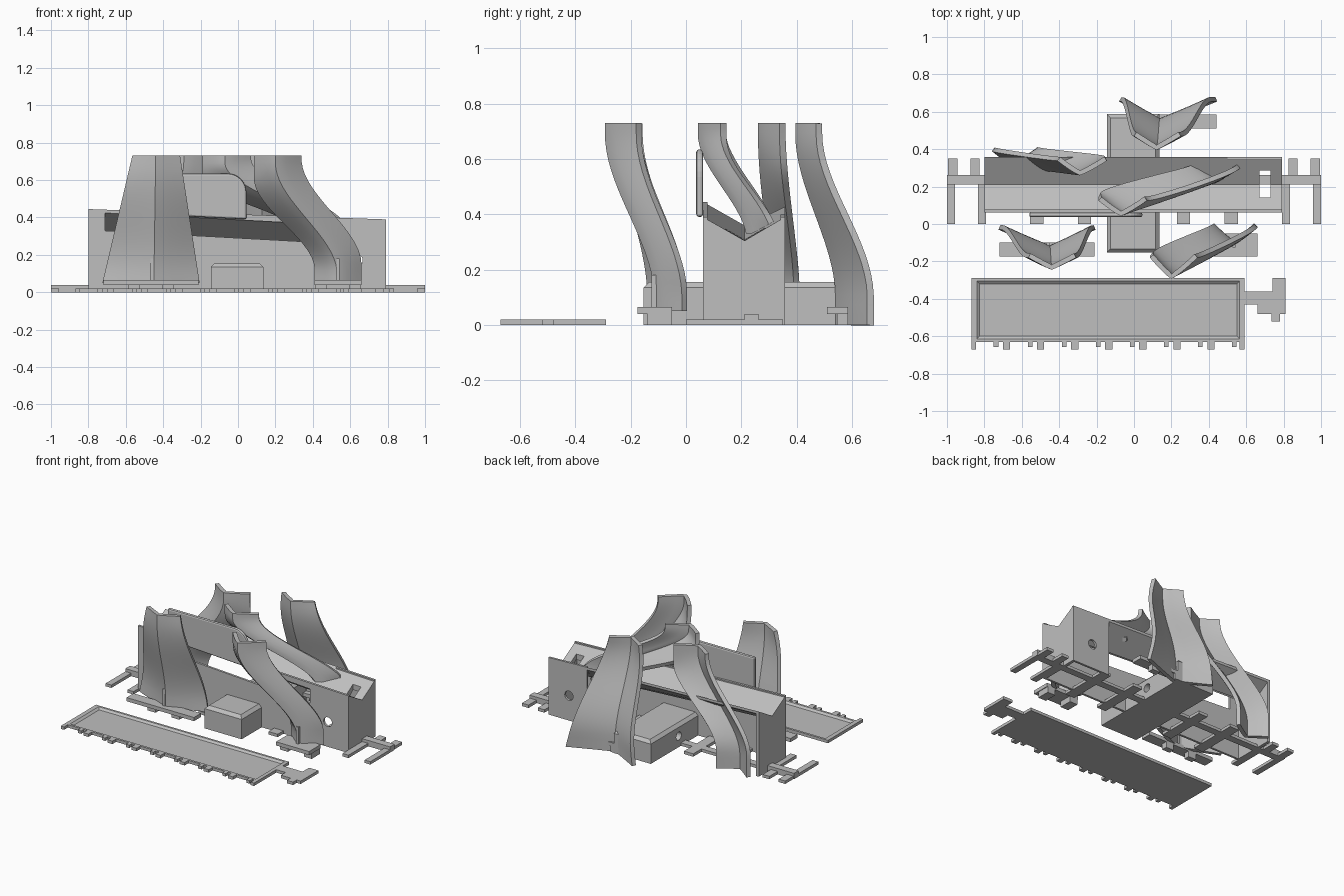
import bpy, bmesh, math
from mathutils import Vector

cube = bpy.data.objects.get("Cube")
if cube:
    bpy.data.objects.remove(cube, do_unlink=True)

# Single plain colour
grey = bpy.data.materials.new("plain_grey")
grey.use_nodes = True
COLOUR = (0.52, 0.52, 0.52, 1)
grey.diffuse_color = COLOUR
grey.node_tree.nodes["Principled BSDF"].inputs["Base Color"].default_value = COLOUR


def finish(name, bm):
    bmesh.ops.recalc_face_normals(bm, faces=bm.faces)
    mesh = bpy.data.meshes.new(name)
    bm.to_mesh(mesh)
    bm.free()
    mesh.materials.append(grey)
    obj = bpy.data.objects.new(name, mesh)
    bpy.context.collection.objects.link(obj)
    return obj


def prism(name, pts, axis, lo, hi):
    """Extrude a flat outline along an axis from lo to hi."""
    def place(p, d):
        a, b = p
        return {"x": (d, a, b), "y": (a, d, b), "z": (a, b, d)}[axis]
    bm = bmesh.new()
    face = bm.faces.new([bm.verts.new(place(p, lo)) for p in pts])
    out = bmesh.ops.extrude_face_region(bm, geom=[face])
    step = Vector(place((0, 0), hi - lo))
    bmesh.ops.translate(bm, vec=step, verts=[v for v in out["geom"] if isinstance(v, bmesh.types.BMVert)])
    return finish(name, bm)


def box(name, x0, x1, y0, y1, z0, z1):
    return prism(name, [(x0, y0), (x1, y0), (x1, y1), (x0, y1)], "z", z0, z1)


def bake(obj):
    """Replace the mesh with its modified result."""
    deps = bpy.context.evaluated_depsgraph_get()
    mesh = bpy.data.meshes.new_from_object(obj.evaluated_get(deps))
    obj.modifiers.clear()
    obj.data = mesh


def cut(obj, cutter):
    mod = obj.modifiers.new("cut", "BOOLEAN")
    mod.operation, mod.solver, mod.object = "DIFFERENCE", "EXACT", cutter
    bake(obj)
    bpy.data.objects.remove(cutter, do_unlink=True)


def disc(a, b, r, n=20):
    return [(a + r * math.cos(math.tau * i / n), b + r * math.sin(math.tau * i / n)) for i in range(n)]


# Flat tray: recessed floor with sloped sides, comb teeth and a stepped end tab
tray = box("tray", -0.87, 0.59, -0.63, -0.29, 0, 0.02)
recess = box("tray_cutter", -0.84, 0.565, -0.615, -0.305, 0.008, 0.02)
for v in recess.data.vertices:
    if v.co.z < 0.01:
        v.co.x += 0.015 if v.co.x < 0 else -0.015
        v.co.y += 0.015 if v.co.y < -0.46 else -0.015
    else:
        v.co.z += 0.0002
cut(tray, recess)
for i in range(8):
    x = -0.75 + 0.182 * i
    box("tray_small_tooth", x, x + 0.025, -0.658, -0.63, 0, 0.02)
    if i < 7:
        box("tray_large_tooth", x + 0.05, x + 0.088, -0.67, -0.63, 0, 0.02)
for x in (-0.87, 0.565):
    box("tray_corner_tooth", x, x + 0.025, -0.67, -0.63, 0, 0.02)
prism("tray_end_tab", [(0.59, -0.43), (0.66, -0.43), (0.66, -0.48), (0.735, -0.48), (0.735, -0.52),
                       (0.78, -0.52), (0.78, -0.48), (0.81, -0.48), (0.81, -0.29), (0.74, -0.29),
                       (0.74, -0.36), (0.59, -0.36)], "z", 0, 0.02)

# Base comb: one long bar with cross teeth to the front and back
box("base_bar", -1, 1, 0.212, 0.262, 0, 0.02)
for s in (-1, 1):
    for name, a, b, y0, y1, z0, z1 in (("bar_cap", 0.79, 1.0, 0.212, 0.262, 0.02, 0.04),
                                       ("outer_front_tooth", 0.957, 1.0, 0, 0.22, 0, 0.02),
                                       ("outer_back_tooth", 0.945, 0.995, 0.26, 0.35, 0, 0.02),
                                       ("corner_front_tooth", 0.79, 0.835, 0, 0.22, 0, 0.02),
                                       ("corner_back_tooth", 0.825, 0.875, 0.26, 0.35, 0, 0.02),
                                       ("inner_front_tooth", 0.23, 0.3, 0, 0.22, 0, 0.02),
                                       ("middle_front_tooth", 0.484, 0.556, 0, 0.22, 0, 0.02),
                                       ("inner_back_tooth", 0.23, 0.3, 0.26, 0.35, 0, 0.02),
                                       ("middle_back_tooth", 0.484, 0.556, 0.26, 0.35, 0, 0.02)):
        box(name, min(s * a, s * b), max(s * a, s * b), y0, y1, z0, z1)

# House body: thin walls, open back and bottom, under a sloping valley roof
X0, X1, Y0, Y1, YV = -0.8, 0.79, 0.062, 0.357, 0.212


def eave(x):
    return 0.417 - 0.0346 * x


def slot(x, high):
    return (0.387 if high else 0.29) - 0.055 * x


def end_outline(x):
    return [(Y0, 0), (Y1, 0), (Y1, eave(x)), (YV, eave(x) - 0.085), (Y0, eave(x))]


def hole():
    return prism("hole_cutter", disc(0.635, 0.17, 0.032), "y", -0.1, 0.6)


prism("left_end_wall", end_outline(X1), "x", X1 - 0.02, X1)
prism("right_end_wall", end_outline(X0), "x", X0, X0 + 0.02)
front = prism("front_wall", [(X0, 0), (X1, 0), (X1, eave(X1)), (X0, eave(X0))], "y", Y0, Y0 + 0.015)
SL, SR = -0.71, 0.5
cut(front, prism("slot_cutter", [(SL, slot(SL, 0)), (SR, slot(SR, 0)), (SR, slot(SR, 1)),
                                 (SL, slot(SL, 1))], "y", 0, 0.2))
cut(front, hole())
BX = 0.5
back = prism("back_wall", [(BX, 0), (X1, 0), (X1, eave(X1)), (BX, eave(BX))], "y", Y1 - 0.015, Y1)
cut(back, hole())

bm = bmesh.new()
rings = []
for x in (X0, X1):
    e = eave(x)
    ring = [(Y0, e), (YV, e - 0.085), (Y1, e), (Y1, e - 0.018), (YV, slot(x, 0)), (Y0, e - 0.018)]
    rings.append([bm.verts.new((x, y, z)) for y, z in ring])
for i in range(6):
    j = (i + 1) % 6
    bm.faces.new((rings[0][i], rings[0][j], rings[1][j], rings[1][i]))
for ring in rings:
    bm.faces.new(ring)
roof = finish("valley_roof", bm)
cut(roof, box("roof_cutter", 0.67, 0.73, 0.142, 0.285, 0.1, 0.6))

# Upright board with rounded corner
R = 0.1
corner = [(0.045 - R + R * math.cos(a), 0.635 - R + R * math.sin(a))
          for a in (math.pi / 2 * i / 8 for i in range(9))]
board = prism("sign_board", [(-0.56, 0.42), (0.045, 0.39)] + corner + [(-0.56, 0.635)], "y", 0.037, Y0)
bev = board.modifiers.new("soft_edge", "BEVEL")
bev.width, bev.segments, bev.limit_method, bev.angle_limit = 0.01, 2, "ANGLE", 0.8
bake(board)

# Cross block with bevelled top and a bored hole
bm = bmesh.new()
bmesh.ops.create_cube(bm, size=1)
for v in bm.verts:
    v.co = Vector((v.co.x * 0.28 - 0.005, v.co.y * 0.74 + 0.217, (v.co.z + 0.5) * 0.155))
top = max(bm.faces, key=lambda f: f.calc_center_median().z)
bmesh.ops.bevel(bm, geom=list(top.edges), offset=0.02, segments=1, affect="EDGES")
block = finish("cross_block", bm)
cut(block, prism("bore_cutter", disc(0.285, 0.075, 0.028), "x", -0.3, 0.3))


# Curved V-section chutes: each end is (left x, vertex x, right x, vertex y, wing y)
def ease(z, high, low):
    t = min(1, max(0, (high - z) / (high - low)))
    return t * t * (3 - 2 * t)


def chute(name, top, bottom, z_end, flare=False, low=0.1, rows=20, cols=10):
    bm = bmesh.new()
    grid = []
    # The wing on the side it sweeps toward runs ahead of the other
    lead = (0.71, low + 0.05)
    trail = (0.61, low + 0.02)
    left, right = (trail, lead) if bottom[1] > top[1] else (lead, trail)
    bow = 1.08 if flare else 1.2
    for r in range(rows + 1):
        z = 0.73 + (z_end - 0.73) * r / rows
        s = ease(z, 0.69, low)
        shifts = [r / rows] * 3 if flare else [ease(z, *left), s, ease(z, *right)]
        xl, xv, xr, yv, yw = (a + (b - a) * f for a, b, f in zip(top, bottom, shifts + [s, s]))
        line = []
        for c in range(cols + 1):
            t = 2 * c / cols - 1
            x = xv + (xr - xv) * t if t > 0 else xv + (xv - xl) * t
            line.append(bm.verts.new((x, yv + (yw - yv) * abs(t) ** bow, z)))
        grid.append(line)
    for a, b in zip(grid, grid[1:]):
        for c in range(cols):
            bm.faces.new((a[c], b[c], b[c + 1], a[c + 1]))
    obj = finish(name, bm)
    # Thicken toward the hollow side whichever way the sheet faces
    facing = obj.data.polygons[len(obj.data.polygons) // 2].normal.y
    mod = obj.modifiers.new("thickness", "SOLIDIFY")
    mod.thickness, mod.offset = 0.026, (-1 if facing < 0 else 1)
    bake(obj)
    bpy.ops.object.select_all(action="DESELECT")
    obj.select_set(True)
    bpy.context.view_layer.objects.active = obj
    bpy.ops.object.shade_smooth_by_angle(angle=math.radians(30))


chute("front_wide_chute", (-0.565, -0.44, -0.31, -0.245, -0.18), (-0.725, -0.45, -0.205, -0.14, -0.03), 0.05, True)
chute("front_swept_chute", (0.085, 0.2, 0.34, -0.293, -0.18), (0.41, 0.53, 0.66, -0.115, -0.015), 0.05)
chute("back_wide_chute", (0.0, 0.12, 0.25, 0.395, 0.47), (-0.08, 0.14, 0.445, 0.54, 0.655), 0.0, True)
chute("back_swept_chute", (-0.41, -0.29, -0.145, 0.26, 0.338), (-0.76, -0.64, -0.5, 0.305, 0.39), 0.0)
chute("middle_chute", (-0.19, -0.07, 0.07, 0.043, 0.125), (0.32, 0.44, 0.57, 0.22, 0.312), 0.33, low=0.3)

# Feet, pegs and small front ribs under the chutes
for name, x0, x1, y0, y1 in (("front_wide", -0.72, -0.21, -0.175, -0.1), ("front_swept", 0.41, 0.66, -0.175, -0.05),
                             ("back_wide", 0.0, 0.44, 0.51, 0.585)):
    box(name + "_foot", x0, x1, y0, y1, 0.04, 0.065)
    xm = (x0 + x1) / 2
    for x in (xm - 0.09, xm + 0.09):
        box(name + "_peg", x - 0.03, x + 0.03, y0 + 0.035, y1, 0, 0.04)
for x, y in ((-0.46, -0.143), (0.535, -0.125)):
    box("front_rib", x - 0.009, x + 0.009, y, -0.1, 0.06, 0.18)
